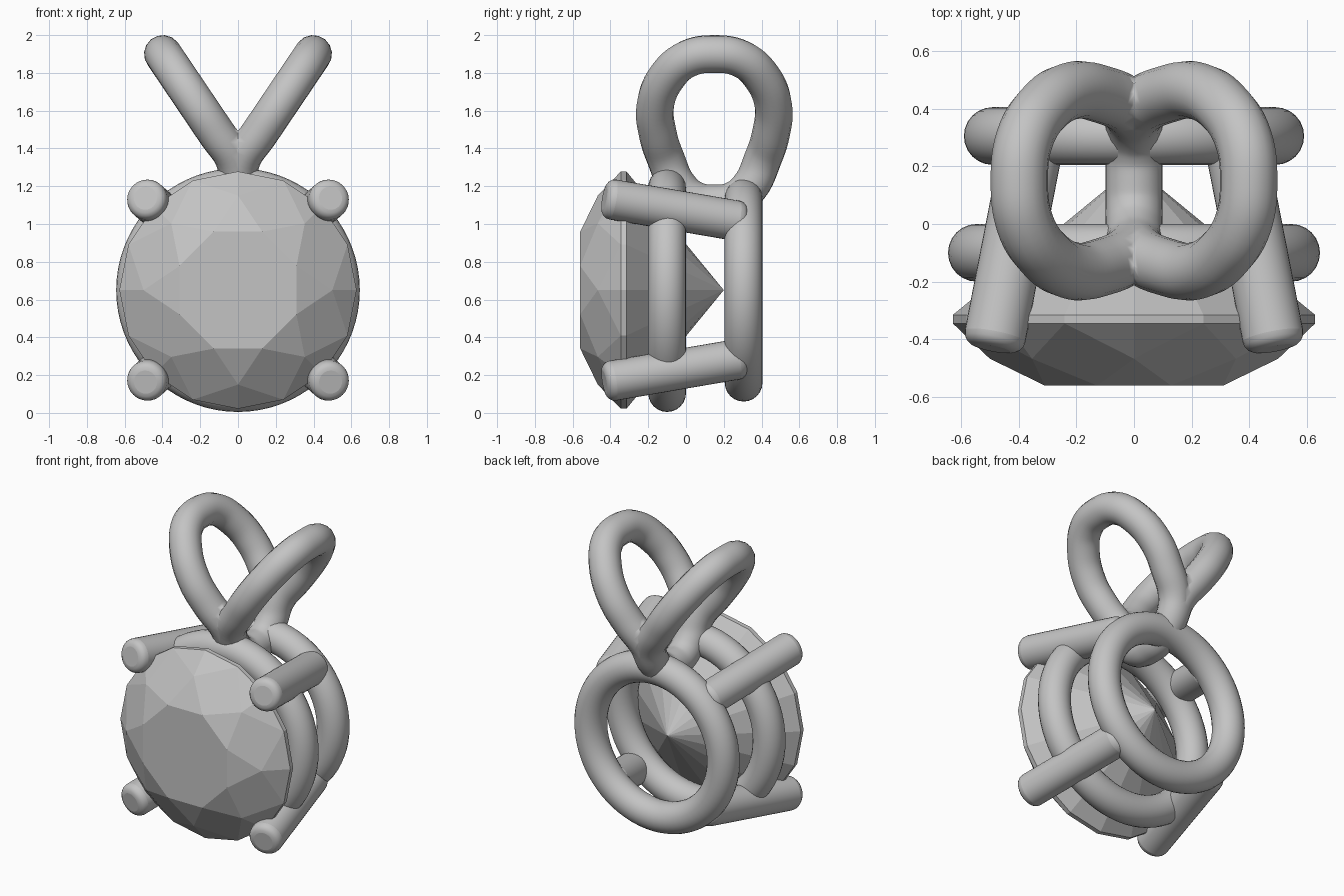
import bpy, bmesh, math
from mathutils import Vector

if "Cube" in bpy.data.objects:
    bpy.data.objects.remove(bpy.data.objects["Cube"])

metal = bpy.data.materials.new("grey")
metal.diffuse_color = (0.55, 0.55, 0.55, 1)
metal.use_nodes = True
metal.node_tree.nodes["Principled BSDF"].inputs["Base Color"].default_value = metal.diffuse_color
CZ = 0.65  # height of the stone's centre


def finish(ob, name, smooth=None):
    ob.name = name
    ob.data.materials.clear()
    ob.data.materials.append(metal)
    if smooth:
        bpy.ops.object.select_all(action='DESELECT')
        ob.select_set(True)
        bpy.context.view_layer.objects.active = ob
        bpy.ops.object.shade_smooth_by_angle(angle=math.radians(smooth))
    return ob


def new_object(bm, name):
    bmesh.ops.recalc_face_normals(bm, faces=bm.faces[:])
    me = bpy.data.meshes.new(name)
    bm.to_mesh(me)
    bm.free()
    ob = bpy.data.objects.new(name, me)
    bpy.context.collection.objects.link(ob)
    return ob


# Seat ring behind the stone and smaller back ring
for name, y, major in (("seat_ring", -0.1, 0.545), ("back_ring", 0.305, 0.49)):
    bpy.ops.mesh.primitive_torus_add(major_radius=major, minor_radius=0.1,
                                     major_segments=72, minor_segments=24,
                                     location=(0, y, CZ), rotation=(math.pi / 2, 0, 0))
    finish(bpy.context.object, name, 60)

# Four prongs leaning outwards towards the front
for sx, side in ((-1, "left"), (1, "right")):
    for sz, level in ((-1, "lower"), (1, "upper")):
        tip = Vector((sx * 0.49, -0.432, CZ + sz * 0.487))
        root = Vector((sx * 0.345, 0.31, CZ + sz * 0.36))
        bpy.ops.mesh.primitive_cylinder_add(vertices=32, radius=0.107,
                                            depth=(tip - root).length,
                                            location=(tip + root) / 2)
        ob = bpy.context.object
        ob.rotation_euler = (tip - root).to_track_quat('Z', 'Y').to_euler()
        finish(ob, f"{level}_{side}_prong", 40)
        bev = ob.modifiers.new("round_ends", 'BEVEL')
        bev.width = 0.045
        bev.segments = 4
        bev.limit_method = 'ANGLE'

# Brilliant-cut stone: table, star, kite and girdle facets, pointed back
bm = bmesh.new()


def ring(n, r, y, start):
    return [bm.verts.new((r * math.cos(start + i * math.tau / n), y,
                          CZ + r * math.sin(start + i * math.tau / n))) for i in range(n)]


step = math.pi / 8
table = ring(8, 0.335, -0.56, step)
mid = ring(8, 0.5, -0.467, 0)
girdle = ring(16, 0.628, -0.345, 0)
girdle_back = ring(16, 0.628, -0.315, 0)
apex = bm.verts.new((0, 0.2, CZ))
bm.faces.new(table)
for i in range(8):
    j = (i + 1) % 8
    bm.faces.new((table[i - 1], table[i], mid[i]))
    bm.faces.new((table[i], mid[i], girdle[2 * i + 1], mid[j]))
    bm.faces.new((mid[i], girdle[2 * i], girdle[2 * i + 1]))
    bm.faces.new((mid[i], girdle[2 * i - 1], girdle[2 * i]))
for i in range(16):
    j = (i + 1) % 16
    bm.faces.new((girdle[i], girdle[j], girdle_back[j], girdle_back[i]))
    bm.faces.new((girdle_back[i], girdle_back[j], apex))
finish(new_object(bm, "stone"), "stone")

# Hanging loops: one tilted teardrop tube, cut at the middle and mirrored
half = [(0, 1.9), (0.14, 1.875), (0.25, 1.78), (0.312, 1.63), (0.30, 1.48),
        (0.255, 1.34), (0.19, 1.2), (0.1, 1.125), (0, 1.11)]
path = half + [(-h, z) for h, z in half[-2:0:-1]]
cu = bpy.data.curves.new("loop_path", 'CURVE')
cu.dimensions = '3D'
cu.bevel_depth = 0.1
cu.bevel_resolution = 6
cu.resolution_u = 6
sp = cu.splines.new('BEZIER')
sp.bezier_points.add(len(path) - 1)
sp.use_cyclic_u = True
for p, (h, z) in zip(sp.bezier_points, path):
    p.co = (max(0, z - 1.311) * 0.675, 0.15 + h, z)
    p.handle_left_type = p.handle_right_type = 'AUTO'
helper = bpy.data.objects.new("loop_path", cu)
bpy.context.collection.objects.link(helper)
bpy.context.view_layer.update()
tube = bpy.data.meshes.new_from_object(helper.evaluated_get(bpy.context.evaluated_depsgraph_get()))
bpy.data.objects.remove(helper)
bm = bmesh.new()
bm.from_mesh(tube)
bmesh.ops.bisect_plane(bm, geom=bm.verts[:] + bm.edges[:] + bm.faces[:],
                       plane_co=(0, 0, 0), plane_no=(1, 0, 0), clear_inner=True)
loops = finish(new_object(bm, "hanging_loops"), "hanging_loops", 45)
mir = loops.modifiers.new("mirror", 'MIRROR')
mir.use_axis[0] = True
